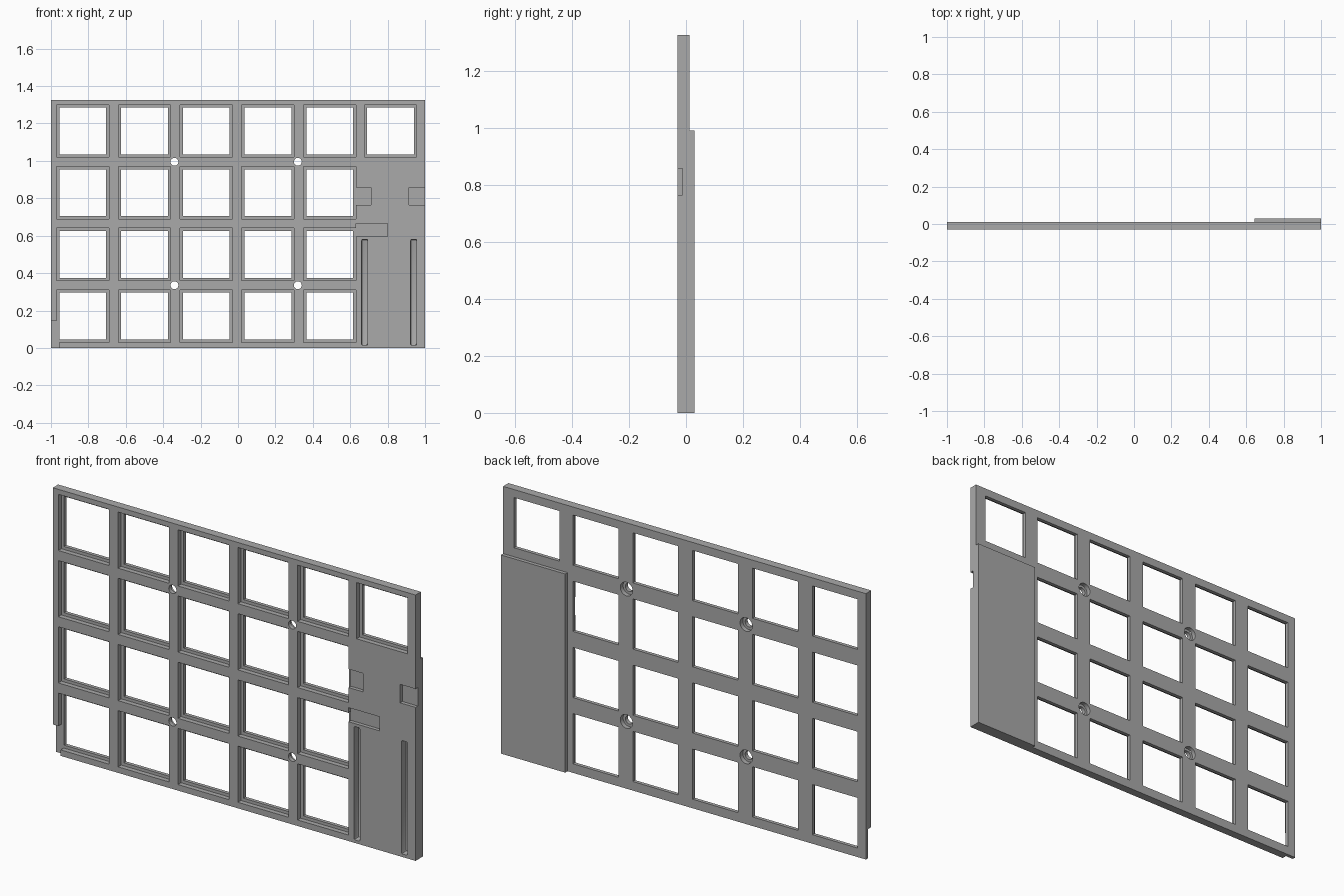
import bpy
import math

if "Cube" in bpy.data.objects:
    bpy.data.objects.remove(bpy.data.objects["Cube"], do_unlink=True)

FRONT, BACK, PAD_BACK = -0.03, 0.012, 0.03   # y of the main faces
LEDGE = -0.006                               # floor of the key pockets
NOTCH = -0.012                               # floor of the small notches
PITCH = 0.33
EPS = 0.02                                   # cutter overshoot

grey = bpy.data.materials.new("plain grey")
grey.use_nodes = True
grey.diffuse_color = (0.4, 0.4, 0.4, 1)
grey.node_tree.nodes["Principled BSDF"].inputs["Base Color"].default_value = (0.4, 0.4, 0.4, 1)


def box(name, x0, x1, y0, y1, z0, z1):
    bpy.ops.mesh.primitive_cube_add(size=1, location=((x0 + x1) / 2, (y0 + y1) / 2, (z0 + z1) / 2))
    ob = bpy.context.object
    ob.name = name
    ob.scale = (x1 - x0, y1 - y0, z1 - z0)
    bpy.ops.object.transform_apply(location=True, rotation=False, scale=True)
    return ob


def cylinder(name, x, z, radius, y0, y1):
    bpy.ops.mesh.primitive_cylinder_add(vertices=32, radius=radius, depth=y1 - y0,
                                        location=(x, (y0 + y1) / 2, z),
                                        rotation=(math.pi / 2, 0, 0))
    ob = bpy.context.object
    ob.name = name
    bpy.ops.object.transform_apply(location=True, rotation=True, scale=True)
    return ob


def combine(target, parts, operation):
    """Join the parts into one helper, apply it as a boolean, then drop it."""
    bpy.ops.object.select_all(action='DESELECT')
    for p in parts:
        p.select_set(True)
    bpy.context.view_layer.objects.active = parts[0]
    if len(parts) > 1:
        bpy.ops.object.join()
    helper = parts[0]
    helper.hide_render = True
    mod = target.modifiers.new("shape", 'BOOLEAN')
    mod.operation = operation
    mod.solver = 'EXACT'
    mod.object = helper
    bpy.context.view_layer.objects.active = target
    bpy.ops.object.modifier_apply(modifier=mod.name)
    bpy.data.objects.remove(helper, do_unlink=True)


# Main plate with the raised pad on its back
plate = box("key_plate", -1, 1, FRONT, BACK, 0, 1.325)
combine(plate, [box("back_pad", 0.645, 1, 0, PAD_BACK, 0, 0.99)], 'UNION')

# Key positions: five full columns, plus one extra in the top row
keys = [(-0.83 + PITCH * c, 0.17 + PITCH * r) for c in range(5) for r in range(4)]
keys.append((-0.83 + PITCH * 5 - 0.005, 0.17 + PITCH * 3))

# Shallow front pockets, then the smaller openings right through
for half, floor in ((0.14, LEDGE), (0.125, BACK + EPS)):
    cutters = [box("key_cutter", x - half, x + half, FRONT - EPS, floor, z - half, z + half)
               for x, z in keys]
    combine(plate, cutters, 'DIFFERENCE')

# Corner step at the lower left edge of the front
combine(plate, [box("corner_cutter", -1 - EPS, -0.957, FRONT - EPS, LEDGE, -EPS, 0.145)], 'DIFFERENCE')

# Notches for connectors
notches = [(0.61, 0.71, 0.765, 0.857), (0.915, 1 + EPS, 0.765, 0.857), (0.63, 0.80, 0.595, 0.665)]
combine(plate, [box("notch_cutter", x0, x1, FRONT - EPS, NOTCH, z0, z1)
                for x0, x1, z0, z1 in notches], 'DIFFERENCE')

# Two long pin slots with slightly rounded corners
slots = []
for x in (0.677, 0.939):
    slot = box("slot_cutter", x - 0.016, x + 0.016, FRONT - EPS, 0.006, 0.015, 0.58)
    bevel = slot.modifiers.new("round", 'BEVEL')
    bevel.width = 0.006
    bevel.segments = 2
    bpy.ops.object.modifier_apply(modifier=bevel.name)
    slots.append(slot)
combine(plate, slots, 'DIFFERENCE')

# Screw holes, counterbored from the back
screws = [(x, z) for x in (-0.34, 0.32) for z in (0.335, 0.995)]
for radius, start in ((0.021, FRONT - EPS), (0.034, -0.01)):
    combine(plate, [cylinder("screw_cutter", x, z, radius, start, BACK + EPS)
                    for x, z in screws], 'DIFFERENCE')

# One flat grey for the whole plate
plate.data.materials.clear()
plate.data.materials.append(grey)
bpy.ops.object.select_all(action='DESELECT')
plate.select_set(True)
bpy.context.view_layer.objects.active = plate
bpy.ops.object.shade_smooth_by_angle(angle=math.radians(30))
